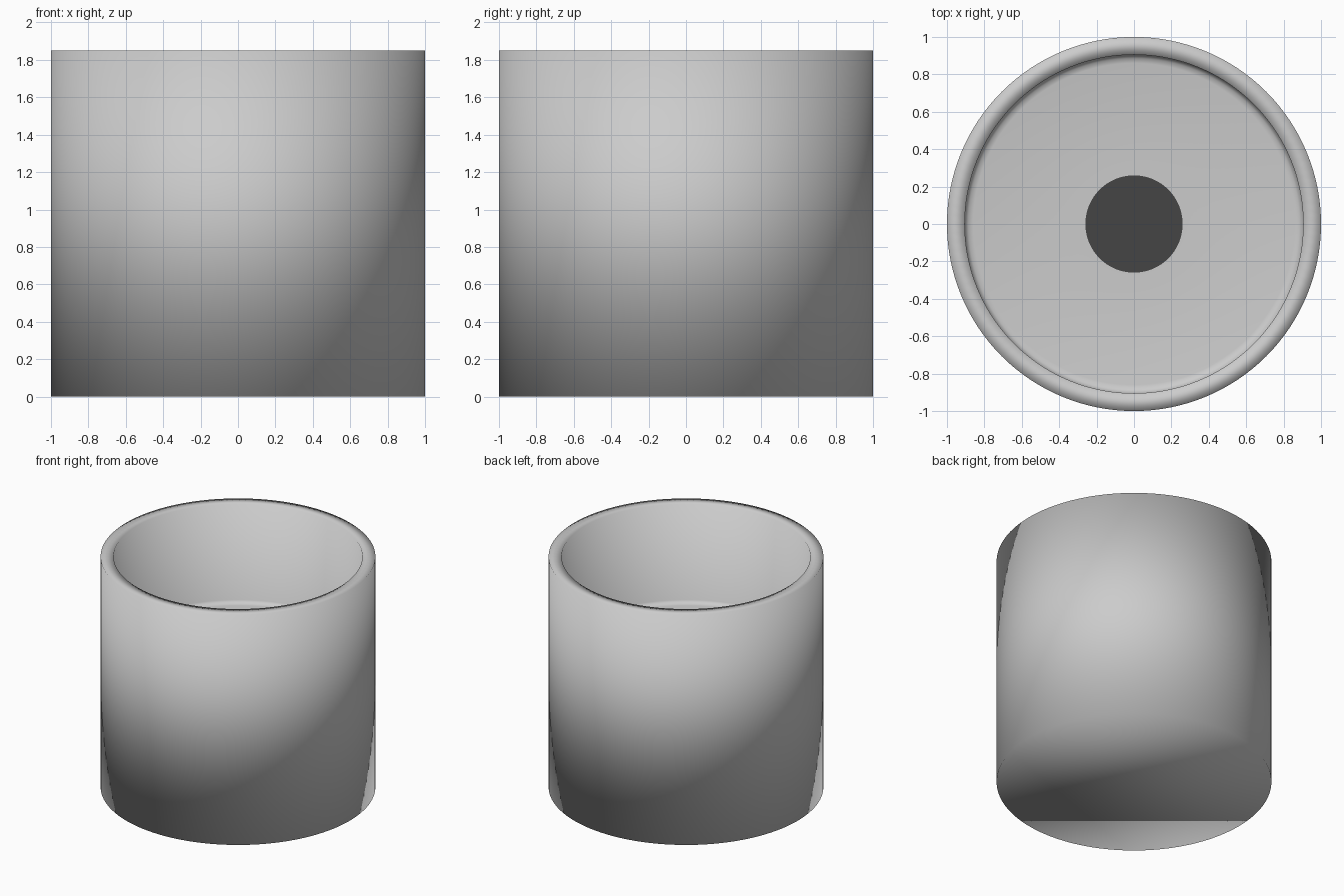
import bpy, bmesh
from math import pi, sin, cos

if "Cube" in bpy.data.objects:
    bpy.data.objects.remove(bpy.data.objects["Cube"])

SEG = 128

def lathe(name, profile, smooth=True):
    """Revolve (radius, z) points around z; cap both open ends."""
    bm = bmesh.new()
    rings = [[bm.verts.new((r * cos(2 * pi * i / SEG), r * sin(2 * pi * i / SEG), z))
              for i in range(SEG)] for r, z in profile]
    for a, b in zip(rings, rings[1:]):
        for i in range(SEG):
            j = (i + 1) % SEG
            bm.faces.new((a[i], a[j], b[j], b[i]))
    bm.faces.new(rings[0][::-1])
    bm.faces.new(rings[-1])
    for f in bm.faces:
        f.smooth = smooth
    me = bpy.data.meshes.new(name)
    bm.to_mesh(me)
    bm.free()
    ob = bpy.data.objects.new(name, me)
    bpy.context.collection.objects.link(ob)
    return ob

# Cup: outer wall, soft-shaded rim, inner wall and raised inner floor
lathe("cup_body", [(1, 0), (1, 1.85), (0.905, 1.85), (0.905, 1.08),
                   (0.885, 1.06), (0.86, 1.055), (0.26, 1.055)])

# Dark round spot in the middle of the inner floor
spot = lathe("floor_spot", [(0.26, 1.05), (0.26, 1.06)], smooth=False)
dark = bpy.data.materials.new("dark_grey")
dark.diffuse_color = (0.06, 0.06, 0.06, 1)
dark.use_nodes = True
dark.node_tree.nodes["Principled BSDF"].inputs["Base Color"].default_value = dark.diffuse_color
spot.data.materials.append(dark)
